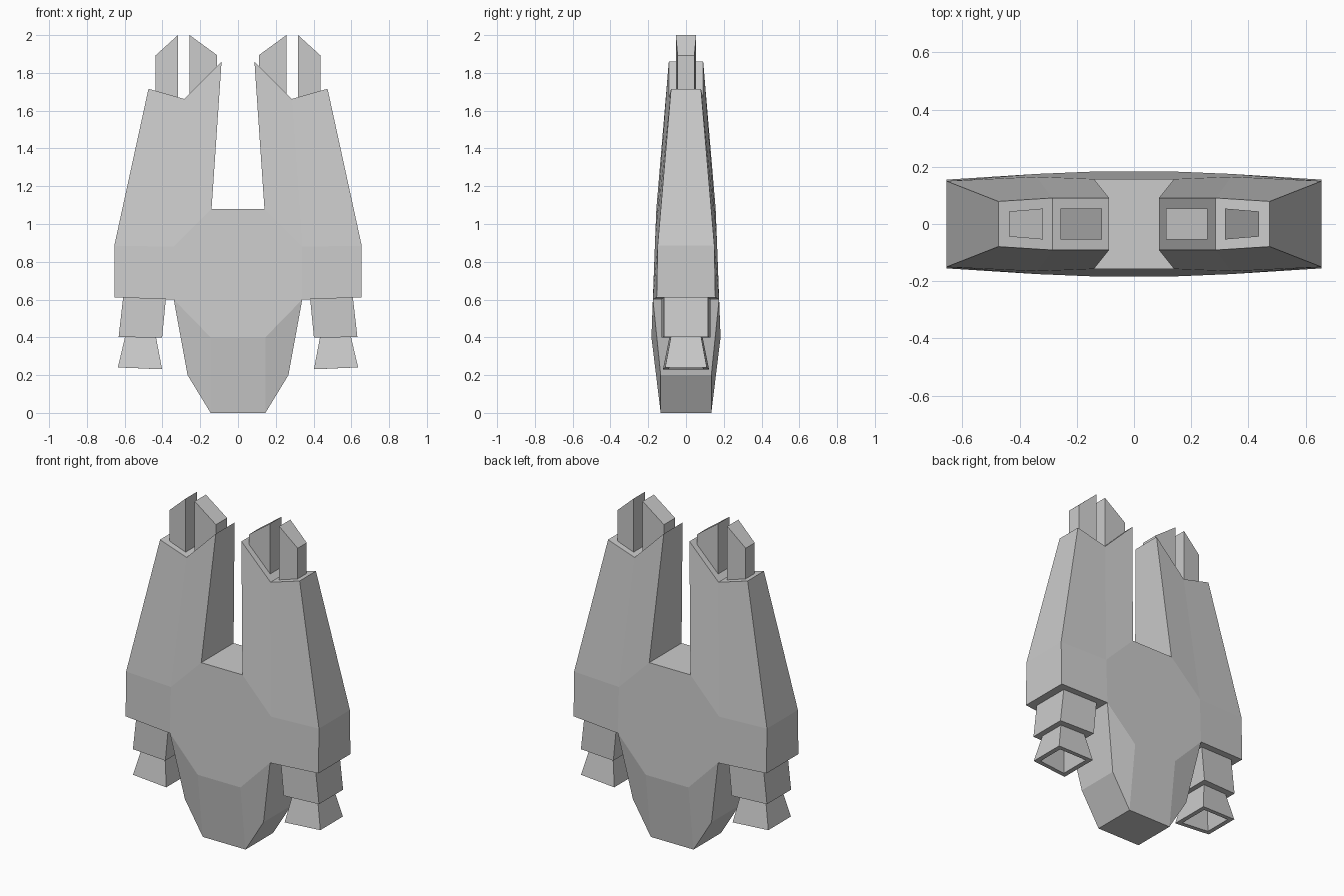
import bpy, bmesh

if "Cube" in bpy.data.objects:
    bpy.data.objects.remove(bpy.data.objects["Cube"])


def finish(name, bm, merge=False):
    """Turn a bmesh of the right half into a mirrored object."""
    bmesh.ops.recalc_face_normals(bm, faces=bm.faces)
    me = bpy.data.meshes.new(name)
    bm.to_mesh(me)
    bm.free()
    ob = bpy.data.objects.new(name, me)
    bpy.context.collection.objects.link(ob)
    mod = ob.modifiers.new("Mirror", 'MIRROR')
    mod.use_mirror_merge = merge
    return ob


def loft(name, rings):
    """Skin matching closed rings of points and cap both ends."""
    bm = bmesh.new()
    loops = [[bm.verts.new(p) for p in r] for r in rings]
    for a, b in zip(loops, loops[1:]):
        n = len(a)
        for i in range(n):
            bm.faces.new((a[i], a[(i + 1) % n], b[(i + 1) % n], b[i]))
    bm.faces.new(loops[0])
    bm.faces.new(loops[-1])
    return finish(name, bm)


def ring(x0, z0, y0, x1, z1, y1):
    """Trapezoid ring: inner edge (x0, z0, half depth y0), outer edge likewise."""
    return [(x0, -y0, z0), (x1, -y1, z1), (x1, y1, z1), (x0, y0, z0)]


# Hull: half outline and inner facet corners as (x, z, half depth)
P = {
    'a': (0, 0, .134), 'b': (.145, 0, .134), 'c': (.267, .2, .134),
    'd': (.34, .6, .175), 'e': (.655, .612, .155), 'f': (.655, .885, .15),
    'g': (.474, 1.716, .079), 'h': (.285, 1.662, .091), 'i': (.087, 1.86, .091),
    'j': (.14, 1.08, .157), 'k': (0, 1.08, .157),
    'l': (.145, .4, .183), 'm': (.34, .88, .165), 'n': (0, .4, .183),
}
bm = bmesh.new()
front = {k: bm.verts.new((x, -y, z)) for k, (x, z, y) in P.items()}
back = {k: bm.verts.new((x, y, z)) for k, (x, z, y) in P.items()}
for face in ("abln", "bcdl", "nldmjk", "defm", "mfgh", "mhij"):
    for side in (front, back):
        bm.faces.new([side[k] for k in face])
rim = "abcdefghijk"
for p, q in zip(rim, rim[1:]):
    bm.faces.new((front[p], front[q], back[q], back[p]))
finish("hull", bm, merge=True)

# Engine blocks, tilted slightly outwards
loft("engine_block", [ring(.382, .603, .131, .608, .612, .117),
                      ring(.402, .398, .131, .632, .402, .117)])

# Flared hollow nozzles
loft("engine_nozzle", [ring(.434, .40, .088, .598, .402, .08),
                       ring(.402, .231, .122, .636, .241, .11),
                       ring(.43, .232, .095, .608, .24, .085),
                       ring(.455, .36, .062, .58, .365, .056)])

# Pairs of bevel-topped barrels at the prong tips
loft("inner_barrel", [ring(.112, 1.65, .054, .256, 1.65, .054),
                      ring(.112, 1.895, .054, .256, 2.0, .054)])
loft("outer_barrel", [ring(.318, 1.64, .054, .436, 1.64, .044),
                      ring(.318, 2.0, .054, .436, 1.893, .044)])
